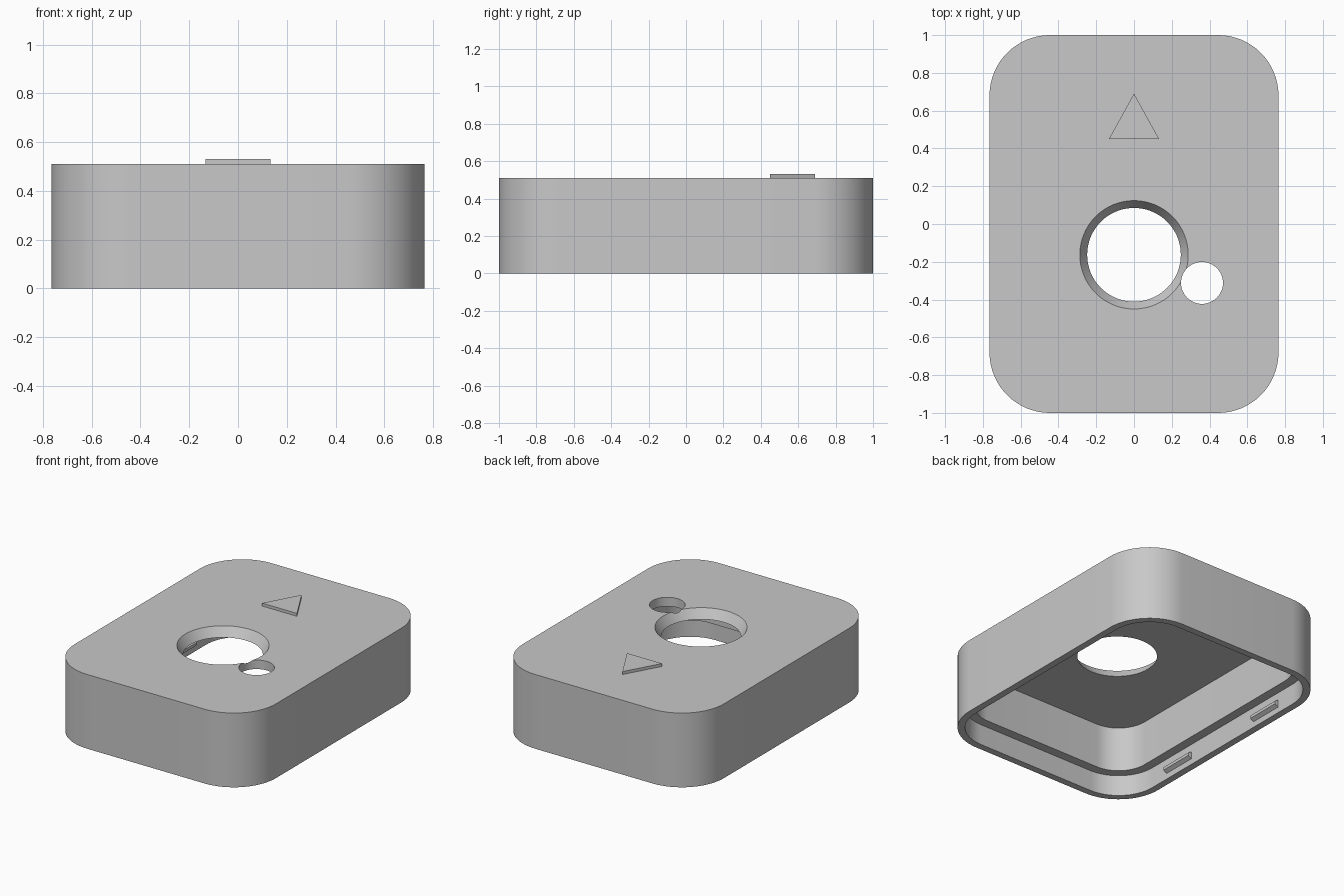
import bpy, bmesh, math

if "Cube" in bpy.data.objects:
    bpy.data.objects.remove(bpy.data.objects["Cube"])

grey = bpy.data.materials.new("light grey")
grey.diffuse_color = (0.58, 0.58, 0.58, 1)
grey.use_nodes = True
grey.node_tree.nodes["Principled BSDF"].inputs["Base Color"].default_value = grey.diffuse_color

HX, HY, R = 0.765, 1.0, 0.32      # body half sizes and corner radius
TOP, CEILING, LEDGE = 0.51, 0.448, 0.142
LIP, WALL = 0.047, 0.11           # wall thickness below and above the ledge


def rounded_rect(inset, z, steps=16):
    """Outline of the body moved inwards by inset."""
    r, pts = R - inset, []
    for k, (sx, sy) in enumerate([(1, 1), (-1, 1), (-1, -1), (1, -1)]):
        for i in range(steps + 1):
            a = math.pi / 2 * (k + i / steps)
            pts.append((sx * (HX - R) + r * math.cos(a),
                        sy * (HY - R) + r * math.sin(a), z))
    return pts


def loft(name, rings):
    """Solid skinned through a list of rings, closed at both ends."""
    bm = bmesh.new()
    loops = [[bm.verts.new(p) for p in ring] for ring in rings]
    n = len(loops[0])
    for a, b in zip(loops, loops[1:]):
        for i in range(n):
            j = (i + 1) % n
            bm.faces.new((a[i], a[j], b[j], b[i]))
    bm.faces.new(loops[0])
    bm.faces.new(loops[-1])
    bmesh.ops.recalc_face_normals(bm, faces=bm.faces)
    mesh = bpy.data.meshes.new(name)
    bm.to_mesh(mesh)
    bm.free()
    mesh.materials.append(grey)
    ob = bpy.data.objects.new(name, mesh)
    bpy.context.collection.objects.link(ob)
    return ob


def circle(x, y, r, z, n=64):
    return [(x + r * math.cos(2 * math.pi * i / n),
             y + r * math.sin(2 * math.pi * i / n), z) for i in range(n)]


# hollow body: ceiling, cavity wall, ledge, lip, bottom rim, outside, top
body = loft("cover_body", [
    rounded_rect(WALL, CEILING), rounded_rect(WALL, LEDGE),
    rounded_rect(LIP, LEDGE), rounded_rect(LIP, 0),
    rounded_rect(0, 0), rounded_rect(0, TOP)])

# countersunk main hole and small straight hole
slope = (0.287 - 0.248) / (TOP - CEILING)
low, high = CEILING - 0.05, TOP + 0.05
cutters = [
    loft("main_hole_cutter", [
        circle(0, -0.163, 0.248 - slope * 0.05, low),
        circle(0, -0.163, 0.287 + slope * 0.05, high)]),
    loft("small_hole_cutter", [
        circle(0.36, -0.312, 0.111, low, 48),
        circle(0.36, -0.312, 0.111, high, 48)])]
bpy.context.view_layer.objects.active = body
for cutter in cutters:
    cutter.hide_render = True
    mod = body.modifiers.new("hole", 'BOOLEAN')
    mod.operation = 'DIFFERENCE'
    mod.solver = 'EXACT'
    mod.object = cutter
    bpy.ops.object.modifier_apply(modifier=mod.name)
    bpy.data.objects.remove(cutter)
body.select_set(True)
bpy.ops.object.shade_smooth_by_angle(angle=math.radians(30))

# raised direction arrow on the top
arrow = [(0, 0.69), (-0.133, 0.45), (0.133, 0.45)]
loft("arrow_mark", [[(x, y, z) for x, y in arrow] for z in (TOP - 0.01, TOP + 0.02)])

# snap ridges on the inside of the lip, two on each long side
for side, sx in (("left", -1), ("right", 1)):
    for end, y in (("front", -0.42), ("back", 0.42)):
        wall = HX - LIP
        profile = [(wall + 0.01, 0.04), (wall, 0.04), (wall - 0.025, 0.055),
                   (wall - 0.025, 0.075), (wall, 0.09), (wall + 0.01, 0.09)]
        loft(f"snap_ridge_{side}_{end}",
             [[(sx * x, y + dy, z) for x, z in profile] for dy in (-0.12, 0.12)])
